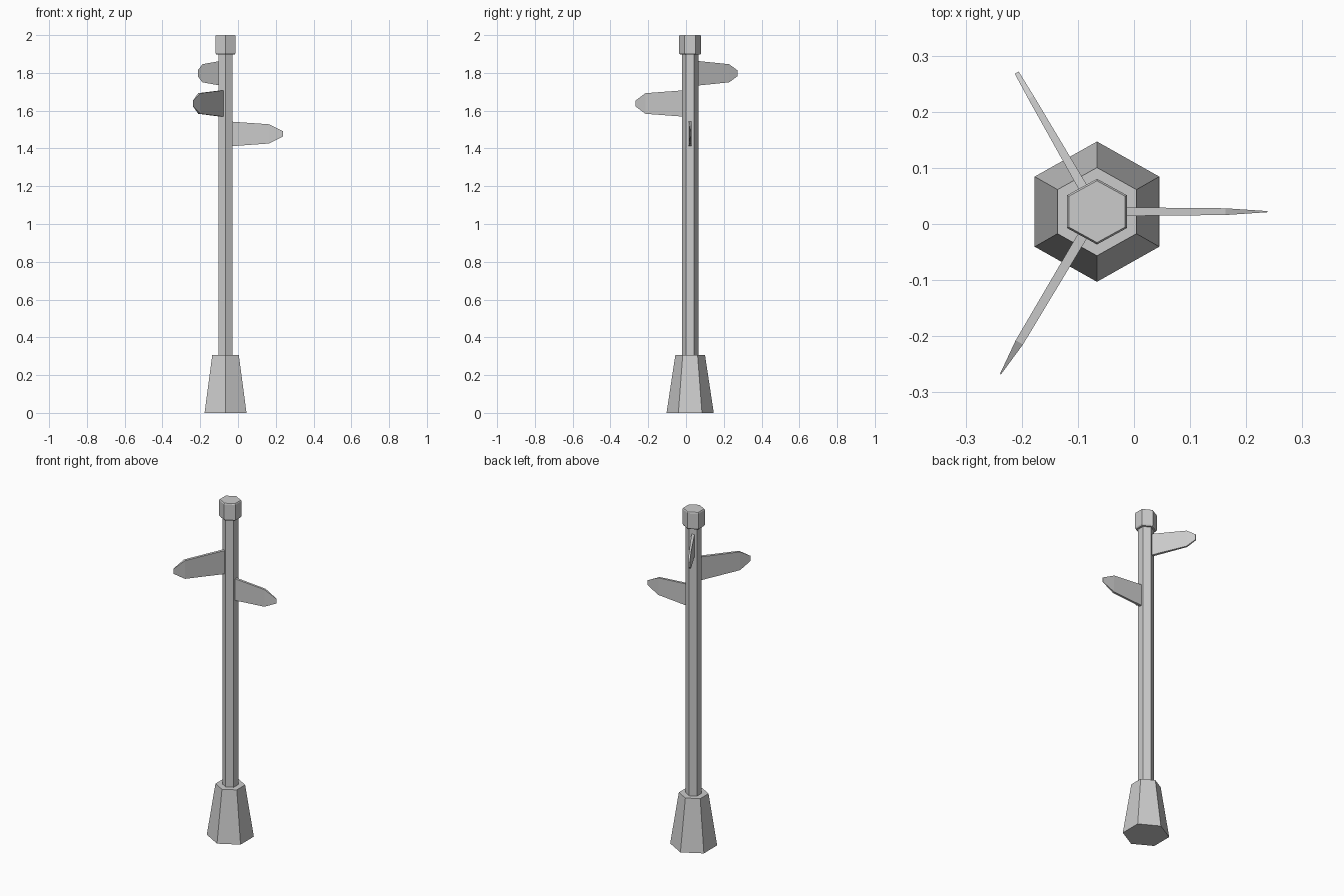
import bpy
from math import cos, sin, radians, sqrt
from mathutils import Matrix

if "Cube" in bpy.data.objects:
    bpy.data.objects.remove(bpy.data.objects["Cube"])

CX, CY = -0.066, 0.022   # axis of the post


def loft(name, rings):
    """Closed mesh through a stack of equal-length vertex rings."""
    n = len(rings[0])
    verts = [v for r in rings for v in r]
    faces = [list(range(n))[::-1], [len(verts) - n + i for i in range(n)]]
    for k in range(len(rings) - 1):
        for i in range(n):
            j = (i + 1) % n
            faces.append([k * n + i, k * n + j, (k + 1) * n + j, (k + 1) * n + i])
    mesh = bpy.data.meshes.new(name)
    mesh.from_pydata(verts, [], faces)
    ob = bpy.data.objects.new(name, mesh)
    bpy.context.collection.objects.link(ob)
    return ob


def hex_part(name, levels):
    """Six-sided part from (half width x, half depth y, z) levels."""
    rings = []
    for hx, hy, z in levels:
        angles = [radians(30 + 60 * i) for i in range(6)]
        rings.append([(CX + hx * cos(a) * 2 / sqrt(3), CY + hy * sin(a), z)
                      for a in angles])
    return loft(name, rings)


def sign(name, angle, z, sections):
    """Tapered board from (distance, half height, half thickness) sections."""
    ob = loft(name, [[(d, -t, -h), (d, t, -h), (d, t, h), (d, -t, h)]
                     for d, h, t in sections])
    ob.data.transform(Matrix.Translation((CX, CY, z)) @
                      Matrix.Rotation(radians(angle), 4, 'Z'))


# Foot, pole and chamfered cap
hex_part("base", [(0.111, 0.125, 0), (0.0703, 0.0786, 0.306)])
hex_part("pole", [(0.0375, 0.043, 0.29), (0.0375, 0.043, 1.92)])
hex_part("cap", [(0.049, 0.054, 1.898), (0.0533, 0.0585, 1.905),
                 (0.0533, 0.0585, 1.994), (0.050, 0.055, 2.0)])

# Three pointed direction boards
sign("low_sign", 0, 1.477,
     [(0.03, 0.065, 0.0078), (0.229, 0.051, 0.006), (0.304, 0.0135, 0.001)])
sign("middle_sign", 239.3, 1.638,
     [(0.03, 0.070, 0.009), (0.271, 0.0545, 0.0075), (0.337, 0.0145, 0.001)])
sign("top_sign", 120, 1.798,
     [(0.03, 0.066, 0.0085), (0.235, 0.048, 0.0055), (0.286, 0.016, 0.004)])
